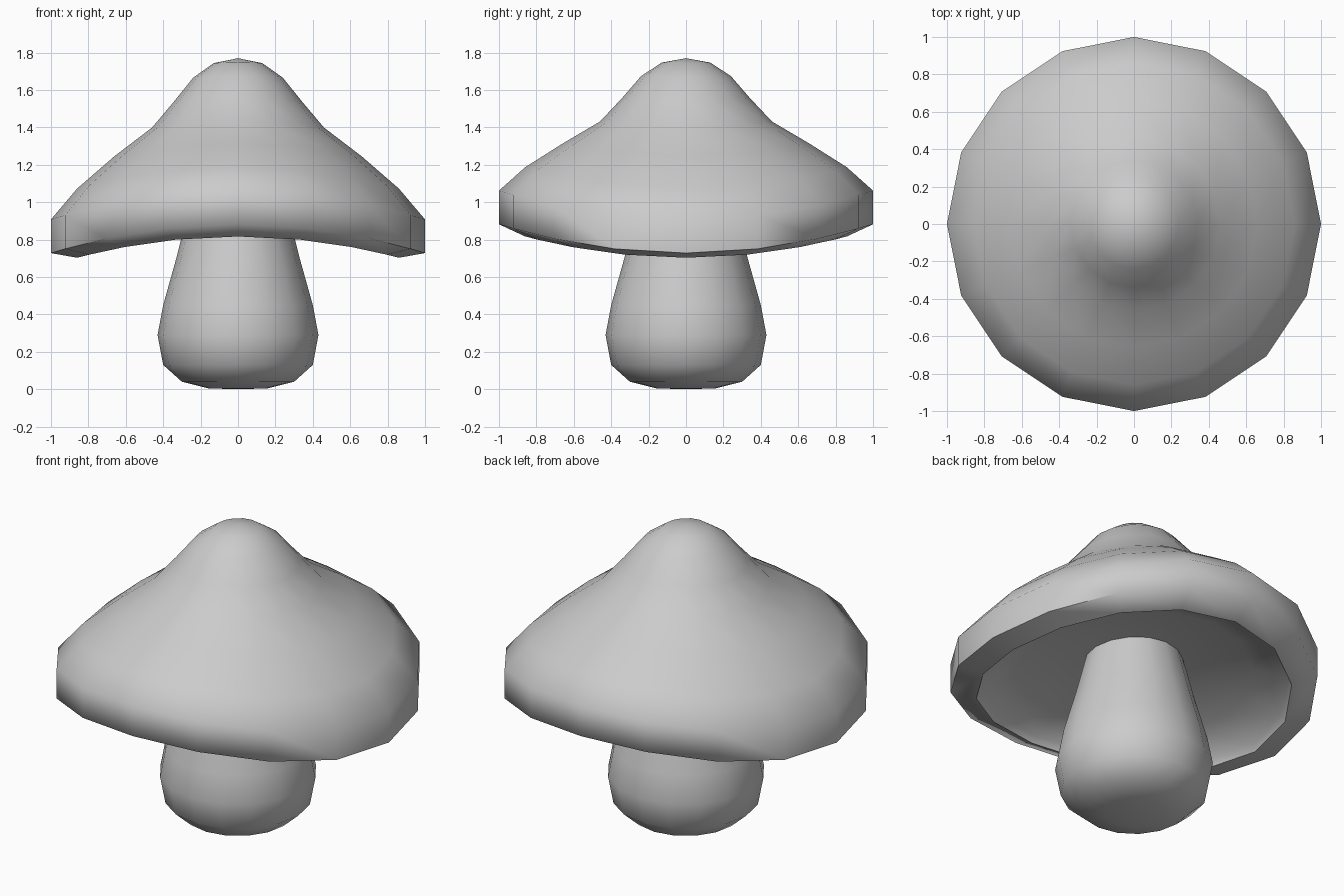
import bpy, bmesh
from math import cos, sin, pi

if "Cube" in bpy.data.objects:
    bpy.data.objects.remove(bpy.data.objects["Cube"])

SIDES = 16


def lathe(name, profile, saddle=0.0, smooth_angle=1.2):
    """Revolve (radius, z) points; saddle lowers the x sides and lifts the y sides."""
    bm = bmesh.new()
    rings = []
    for r, z in profile:
        if r == 0:
            rings.append([bm.verts.new((0, 0, z))] * SIDES)
            continue
        ring = []
        for i in range(SIDES):
            a = 2 * pi * i / SIDES
            x, y = r * cos(a), r * sin(a)
            ring.append(bm.verts.new((x, y, z - saddle * (x * x - y * y))))
        rings.append(ring)
    for a, b in zip(rings, rings[1:]):
        for i in range(SIDES):
            j = (i + 1) % SIDES
            bm.faces.new(list(dict.fromkeys((a[i], a[j], b[j], b[i]))))
    bmesh.ops.recalc_face_normals(bm, faces=bm.faces)
    mesh = bpy.data.meshes.new(name)
    bm.to_mesh(mesh)
    bm.free()
    obj = bpy.data.objects.new(name, mesh)
    bpy.context.collection.objects.link(obj)
    bpy.ops.object.select_all(action='DESELECT')
    obj.select_set(True)
    bpy.context.view_layer.objects.active = obj
    bpy.ops.object.shade_smooth_by_angle(angle=smooth_angle)
    return obj


# Stem: bulbous foot tapering up into the cap
lathe("stem", [(0, 0), (0.16, 0.005), (0.30, 0.04), (0.40, 0.13), (0.43, 0.29),
               (0.40, 0.45), (0.33, 0.70), (0.265, 0.96), (0, 0.97)])

# Cap: domed knob, sloping skirt, thick rim and hollow underside, bent like a saddle
lathe("cap", [(0, 1.77), (0.13, 1.745), (0.24, 1.67), (0.34, 1.55), (0.46, 1.415),
              (0.66, 1.28), (0.86, 1.13), (1.0, 0.985), (1.0, 0.805), (0.86, 0.76),
              (0.84, 0.80), (0.65, 0.88), (0.27, 0.95), (0, 0.96)],
      saddle=0.077, smooth_angle=1.3)
